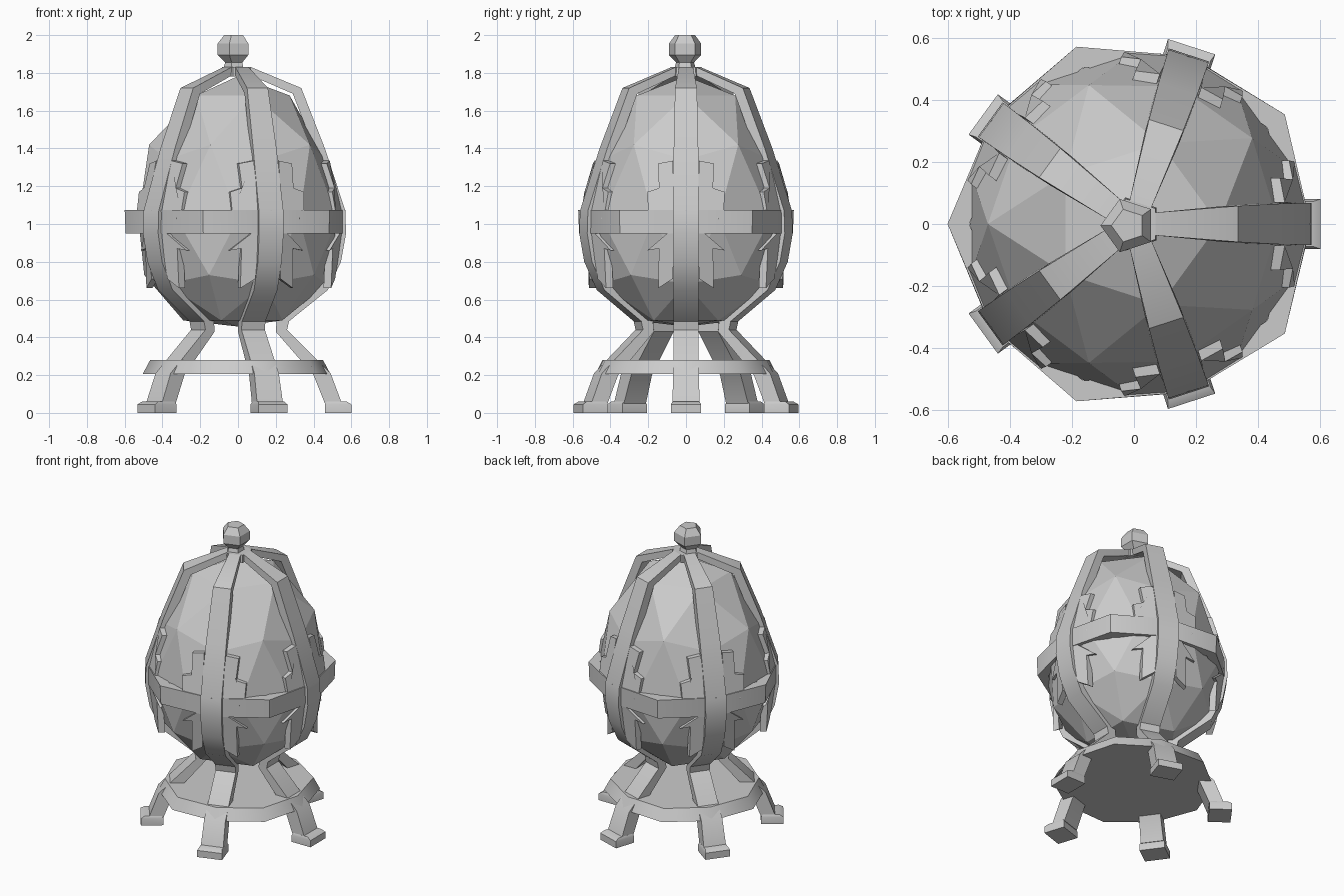
import bpy, bmesh, math
from mathutils import Vector, Matrix

if "Cube" in bpy.data.objects:
    bpy.data.objects.remove(bpy.data.objects["Cube"])


def make(name, verts, faces, smooth=None):
    me = bpy.data.meshes.new(name)
    bm = bmesh.new()
    vs = [bm.verts.new(v) for v in verts]
    for f in faces:
        bm.faces.new([vs[i] for i in f])
    bmesh.ops.recalc_face_normals(bm, faces=bm.faces)
    bm.to_mesh(me)
    bm.free()
    ob = bpy.data.objects.new(name, me)
    bpy.context.collection.objects.link(ob)
    if smooth:
        bpy.ops.object.select_all(action='DESELECT')
        ob.select_set(True)
        bpy.context.view_layer.objects.active = ob
        bpy.ops.object.shade_smooth_by_angle(angle=math.radians(smooth))
    return ob


def lathe(name, rings, n, start, closed=False, centre=(0, 0), smooth=None):
    # each ring: (radius at even corners, radius at odd corners, z)
    verts, faces = [], []
    for ra, rb, z in rings:
        for i in range(n):
            a = start + 2 * math.pi * i / n
            r = rb if i % 2 else ra
            verts.append((centre[0] + r * math.cos(a), centre[1] + r * math.sin(a), z))
    m = len(rings)
    for j in range(m if closed else m - 1):
        k = (j + 1) % m
        for i in range(n):
            h = (i + 1) % n
            faces.append((j * n + i, j * n + h, k * n + h, k * n + i))
    if not closed:
        faces += [tuple(range(n)), tuple(range((m - 1) * n, m * n))]
    return make(name, verts, faces, smooth)


def spin(v, k):
    return Matrix.Rotation(math.radians(72 * k), 3, 'Z') @ Vector(v)


def lerp(table, x):
    for (a, fa), (b, fb) in zip(table, table[1:]):
        if x <= b:
            return fa + (fb - fa) * (x - a) / (b - a)
    return table[-1][1]


# faceted egg: low icosphere reshaped by height
HEIGHT = [(-1.01, .455), (-.85, .49), (-.447, .73), (0, 1.03), (.447, 1.34),
          (.526, 1.42), (.85, 1.68), (1.01, 1.79)]
GIRTH = [(-1.01, .55), (-.447, .555), (0, .555), (.447, .52), (.526, .553), (.85, .52), (1.01, .5)]
bpy.ops.mesh.primitive_ico_sphere_add(subdivisions=2, radius=1)
egg = bpy.context.object
egg.name = "faceted_egg"
for v in egg.data.vertices:
    g, h = lerp(GIRTH, v.co.z), lerp(HEIGHT, v.co.z)
    v.co = (v.co.x * g, v.co.y * g, h)

# waist band, base plate, hub and finial
A36 = math.radians(36)
lathe("waist_band", [(.60, .568, 1.075), (.595, .57, .95), (.53, .51, .95), (.53, .51, 1.075)],
      10, A36, closed=True, smooth=40)
lathe("base_plate", [(.505, .49, .205), (.465, .45, .28)], 10, A36, smooth=40)
lathe("top_hub", [(.09, .09, 1.78), (.085, .085, 1.83)], 5, A36)
lathe("finial", [(.06, .06, 1.82), (.05, .05, 1.855), (.09, .09, 1.895),
                 (.09, .09, 1.955), (.055, .055, 2.0)], 5, A36, centre=(-.018, -.005))

# ribs that run from the hub down into the legs: outer r, z, inner r, z, half width
RIB = [(.05, 1.83, .04, 1.79, .035), (.07, 1.83, .07, 1.785, .037), (.335, 1.72, .29, 1.69, .058),
       (.46, 1.40, .41, 1.38, .065), (.568, 1.07, .51, 1.07, .068), (.572, .95, .515, .95, .068),
       (.545, .80, .49, .81, .066), (.475, .65, .425, .67, .065), (.27, .485, .205, .49, .065),
       (.26, .44, .20, .43, .065), (.49, .21, .40, .20, .068), (.55, .05, .46, .05, .072)]
# feet: outer r, inner r, z, half width
FOOT = [(.575, .47, .06, .072), (.60, .46, .045, .08), (.60, .46, 0, .08)]
# side clips: sideways offset and height
CLIP_UP = [(.06, 1.06), (.20, 1.06), (.205, 1.17), (.143, 1.19), (.148, 1.32), (.07, 1.335)]
CLIP_LOW = [(.06, .96), (.10, .95), (.205, .86), (.143, .87), (.147, .66), (.07, .71)]
CLIP_R = [(.6, .51), (.87, .52), (.96, .55), (1.06, .55), (1.19, .53), (1.4, .465)]


def tube_faces(n):
    fs = [(4 * j + i, 4 * j + (i + 1) % 4, 4 * j + 4 + (i + 1) % 4, 4 * j + 4 + i)
          for j in range(n - 1) for i in range(4)]
    return fs + [(0, 1, 2, 3), tuple(range(4 * n - 4, 4 * n))]


for k in range(5):
    vs = []
    for ro, zo, ri, zi, w in RIB:
        vs += [(ro, -w, zo), (ro, w, zo), (ri, w, zi), (ri, -w, zi)]
    make(f"rib_leg_{k}", [spin(v, k) for v in vs], tube_faces(len(RIB)), 35)

    vs = []
    for ro, ri, z, w in FOOT:
        vs += [(ro, -w, z), (ro, w, z), (ri, w, z), (ri, -w, z)]
    make(f"foot_{k}", [spin(v, k) for v in vs], tube_faces(len(FOOT)), 35)

    for label, shape in (("upper", CLIP_UP), ("lower", CLIP_LOW)):
        for side, s in (("left", -1), ("right", 1)):
            n = len(shape)
            vs = [(lerp(CLIP_R, z) - .25 * (y - .07) - t, s * y, z)
                  for t in (0, .04) for y, z in shape]
            fs = [tuple(range(n)), tuple(range(n, 2 * n))]
            fs += [(i, (i + 1) % n, n + (i + 1) % n, n + i) for i in range(n)]
            make(f"{label}_{side}_clip_{k}", [spin(v, k) for v in vs], fs)
